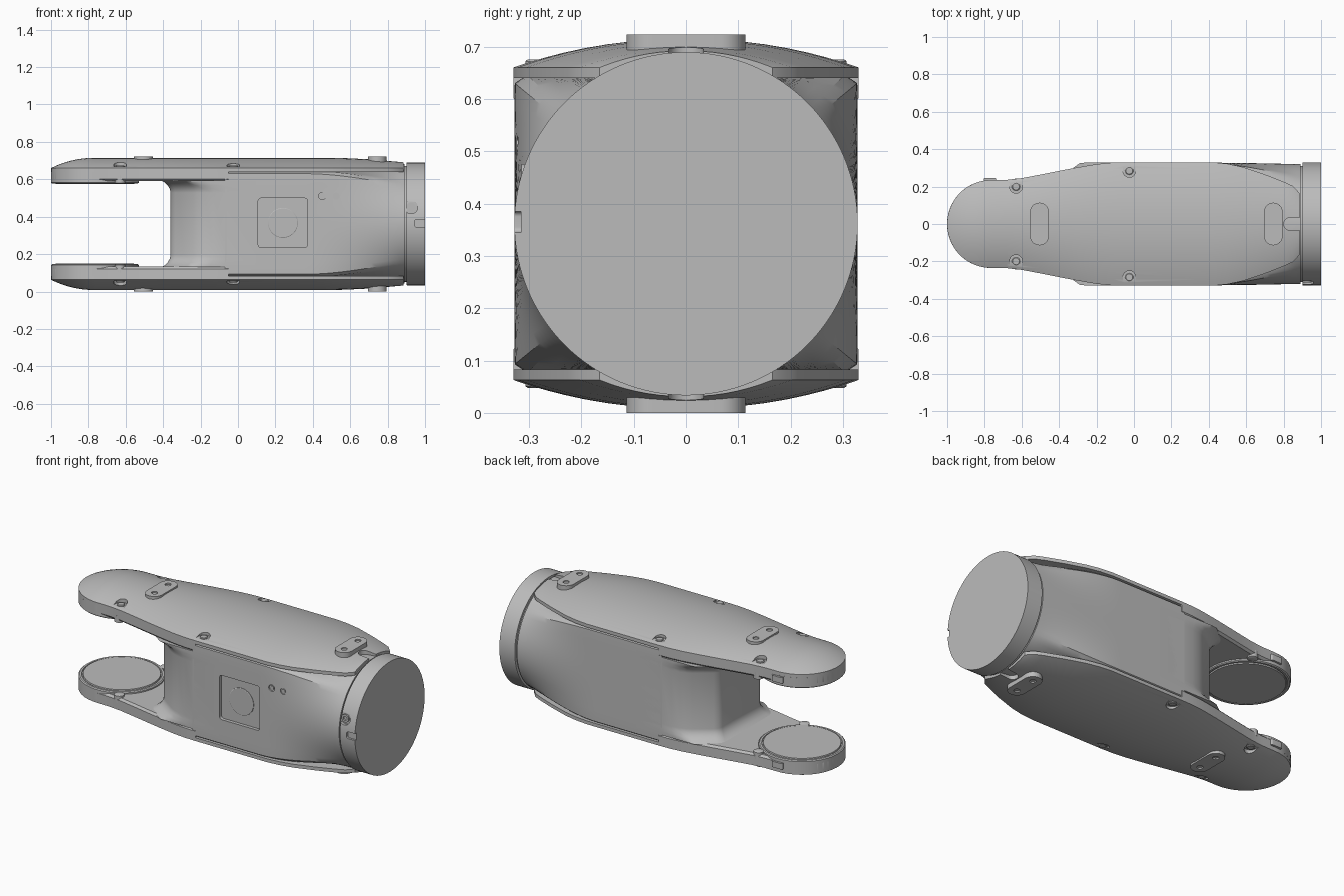
import bpy, bmesh, math
from mathutils import Matrix, Vector

if "Cube" in bpy.data.objects:
    bpy.data.objects.remove(bpy.data.objects["Cube"])

C = 0.3615            # height of the long axis; parts are mirrored about it
R = 0.328             # collar radius

metal = bpy.data.materials.new("satin_grey")
metal.use_nodes = True
GREY = (0.5, 0.5, 0.5, 1)
metal.diffuse_color = GREY
metal.node_tree.nodes["Principled BSDF"].inputs["Base Color"].default_value = GREY


def make(name, bm):
    bmesh.ops.recalc_face_normals(bm, faces=bm.faces)
    me = bpy.data.meshes.new(name)
    bm.to_mesh(me)
    bm.free()
    ob = bpy.data.objects.new(name, me)
    ob.location.z = C
    me.materials.append(metal)
    bpy.context.collection.objects.link(ob)
    return ob


def loft(name, loops):
    """Closed skin through a row of equal-length loops of world points."""
    bm = bmesh.new()
    rows = [[bm.verts.new((x, y, z - C)) for x, y, z in lp] for lp in loops]
    n = len(rows[0])
    for a, b in zip(rows, rows[1:]):
        for i in range(n):
            j = (i + 1) % n
            bm.faces.new((a[i], a[j], b[j], b[i]))
    bm.faces.new(rows[0])
    bm.faces.new(rows[-1])
    return make(name, bm)


def lathe(name, centre, profile, axis="Z", seg=64):
    """Stack of (radius, offset) rings along an axis."""
    rot = {"Z": Matrix(), "X": Matrix.Rotation(math.pi / 2, 4, "Y"),
           "-Y": Matrix.Rotation(math.pi / 2, 4, "X")}[axis]
    ring = [2 * math.pi * i / seg for i in range(seg)]
    return loft(name, [[Vector(centre) + rot @ Vector((r * math.cos(a), r * math.sin(a), h))
                        for a in ring] for r, h in profile])


def slot(name, x, y, hx, hy, z0, z1, axis="Z", radius=None):
    """Rounded rectangle prism, in plan (Z) or facing the front (Y)."""
    r = radius or min(hx, hy) * 0.999
    pts = []
    for k, (sx, sy) in enumerate(((1, 1), (-1, 1), (-1, -1), (1, -1))):
        for i in range(9):
            a = (k + i / 8) * math.pi / 2
            pts.append((x + sx * (hx - r) + r * math.cos(a), y + sy * (hy - r) + r * math.sin(a)))
    return loft(name, [[(u, v, d) if axis == "Z" else (u, d, v) for u, v in pts] for d in (z0, z1)])


def finish(ob, cutters=(), mirror=False):
    """Cut, mirror across the long axis, apply and shade."""
    for c in cutters:
        c.hide_render = True
        m = ob.modifiers.new("cut", "BOOLEAN")
        m.operation, m.object, m.solver = "DIFFERENCE", c, "EXACT"
    if mirror:
        m = ob.modifiers.new("mirror", "MIRROR")
        m.use_axis = (False, False, True)
        m.use_mirror_merge = False
    bpy.context.view_layer.update()
    bpy.ops.object.select_all(action="DESELECT")
    ob.select_set(True)
    bpy.context.view_layer.objects.active = ob
    bpy.ops.object.convert(target="MESH")
    bpy.ops.object.shade_smooth_by_angle(angle=math.radians(28))
    for c in cutters:
        bpy.data.objects.remove(c)


def interp(table, x):
    for (x0, a), (x1, b) in zip(table, table[1:]):
        if x <= x1:
            return a + (b - a) * max(0, (x - x0) / (x1 - x0))
    return table[-1][1]


# Plan outline of the arms and covers: half width along x
PIVOT, PR = -0.765, 0.235
WIDTH = [(PIVOT, PR), (-0.68, 0.236), (-0.6, 0.245), (-0.5, 0.264), (-0.4, 0.284), (-0.3, 0.303),
         (-0.2, 0.32), (-0.12, 0.328), (-0.05, 0.33), (0.42, 0.33), (0.5, 0.322), (0.58, 0.305),
         (0.7, 0.265), (0.8, 0.226), (0.85, 0.203), (0.885, 0.165)]
CROWN = [(-1, 0.715), (0.5, 0.715), (0.65, 0.711), (0.885, 0.692)]
TIP = [PIVOT - PR * math.cos(math.radians(a)) for a in range(2, 90, 8)]


def half_width(x):
    return math.sqrt(PR ** 2 - (x - PIVOT) ** 2) if x < PIVOT else interp(WIDTH, x)


def dome(x, y):
    r = math.hypot(x - PIVOT, y) / PR if x < PIVOT else abs(y) / half_width(x)
    return 0.66 + (interp(CROWN, x) - 0.66) * (1 - min(r, 1) ** 2.1)


# Domed covers, with screw recesses and a slot at the collar end
loops = []
for x in TIP + [p[0] for p in WIDTH]:
    w = half_width(x)
    ys = [w * math.sin(math.pi / 2 * i / 10) for i in range(-10, 11)]
    loops.append([(x, y, dome(x, y)) for y in ys] + [(x, w, 0.64), (x, -w, 0.64)])
cover = loft("domed_covers", loops)
cuts = [slot("recess_cutter", x, s * (y + 0.07), 0.034, 0.105, 0.668, 0.8)
        for x, y in ((-0.63, 0.2), (-0.025, 0.285)) for s in (-1, 1)]
cuts.append(slot("end_slot_cutter", 0.9, 0, 0.1, 0.033, 0.672, 0.8))
finish(cover, cuts, mirror=True)

# Screw heads sitting in the recesses
for x, y in ((-0.63, 0.2), (-0.025, 0.285)):
    for s in (-1, 1):
        finish(lathe("cover_screw", (x, s * y, 0.664), [(0.022, 0), (0.022, 0.008), (0.018, 0.011)], seg=20),
               mirror=True)

# Fork arms under the covers
xs = TIP + [p[0] for p in WIDTH if p[0] <= -0.05]
loops = []
for x in xs:
    w = half_width(x)
    k = max(w - 0.012, w * 0.5)
    loops.append([(x, -w, 0.645), (x, w, 0.645), (x, w, 0.602), (x, k, 0.59), (x, -k, 0.59), (x, -w, 0.602)])
finish(loft("fork_arms", loops), mirror=True)

# Round pivot faces inside the fork
finish(lathe("pivot_discs", (PIVOT, 0, 0), [(PR, 0.64), (PR, 0.582), (0.229, 0.577), (0.218, 0.577),
                                          (0.216, 0.581), (0.212, 0.581), (0.21, 0.574)]), mirror=True)
for s in (-1, 1):
    finish(lathe("pivot_lug", (-0.63, s * 0.215, 0), [(0.028, 0.62), (0.028, 0.58), (0.02, 0.576)], seg=20),
           mirror=True)
finish(slot("arm_side_lug", -0.77, 0.235, 0.035, 0.012, 0.6, 0.635, radius=0.008), mirror=True)

# Web closing the fork, flared into both arms
SIDE = [(-0.36, 0.17), (-0.352, 0.195), (-0.335, 0.216), (-0.24, 0.286), (-0.215, 0.3),
        (-0.18, 0.313), (-0.13, 0.323), (-0.06, R), (0.1, R)]
FLARE = [(0.13, 0.05), (0.14, 0.032), (0.155, 0.016), (0.175, 0.004), (0.195, 0)]
FLARE += [(2 * C - z, f) for z, f in reversed(FLARE)]
loops = []
for z, f in FLARE:
    half = [(x - f * min(1, max(0, (0.05 - x) / 0.3)), min(R, y + f * 0.8)) for x, y in SIDE]
    loops.append([(x, y, z) for x, y in half] + [(x, -y, z) for x, y in reversed(half)])
finish(loft("fork_web", loops))

# Main body: rounded box blending to a round neck
loops = []
N = 96
for x in [-0.07, 0.36] + [0.36 + 0.53 * i / 18 for i in range(1, 19)]:
    t = max(0, (x - 0.36) / 0.53)
    t = t * t * (1.6 - 0.6 * t)
    lp = []
    for i in range(N):
        a = 2 * math.pi * (i + 0.5) / N
        c, s = math.cos(a), math.sin(a)
        box = ((abs(c) / R) ** 40 + (abs(s) / 0.285) ** 40) ** (-1 / 40)
        r = box + (0.32 - box) * t
        lp.append((x, r * c, C + r * s))
    loops.append(lp)
body = loft("main_body", loops)
cuts = [slot("window_cutter", 0.24, 0.367, 0.132, 0.132, -0.5, -0.308, "Y", 0.016)]
cuts += [lathe("hole_cutter", (x, -0.318, 0.51), [(0.019, 0), (0.019, 0.1)], "-Y", 24) for x in (0.45, 0.525)]
finish(body, cuts)

# Round boss in the window and screws beside it
finish(lathe("window_boss", (0.24, -0.3, 0.367), [(0.08, 0), (0.08, 0.011), (0.077, 0.013)], "-Y", 48))
for x in (0.45, 0.525):
    finish(lathe("side_screw", (x, -0.315, 0.51), [(0.012, 0), (0.012, 0.009)], "-Y", 20))

# Collar with an index notch and a port on the front
collar = lathe("collar", (0, 0, C), [(0.31, 0.87), (0.31, 0.9), (R - 0.002, 0.9), (R, 0.903), (R, 1)], "X", 128)
cuts = [slot("notch_cutter", 0.985, 0.365, 0.04, 0.02, -0.5, -0.315, "Y", 0.01),
        lathe("port_cutter", (0.925, -0.306, 0.452), [(0.036, 0), (0.036, 0.2)], "-Y", 32)]
finish(collar, cuts)
finish(lathe("port_fitting", (0.925, -0.3, 0.452), [(0.024, 0), (0.024, 0.014), (0.012, 0.014), (0.012, 0.006)],
             "-Y", 32))

# Raised fixing pads with two screw holes each
for x in (-0.505, 0.745):
    pad = slot("fixing_pad", x, 0, 0.05, 0.114, 0.675, 0.723)
    holes = [lathe("pad_hole_cutter", (x, s * 0.064, 0.715), [(0.017, 0), (0.017, 0.1)], seg=20) for s in (-1, 1)]
    finish(pad, holes, mirror=True)
